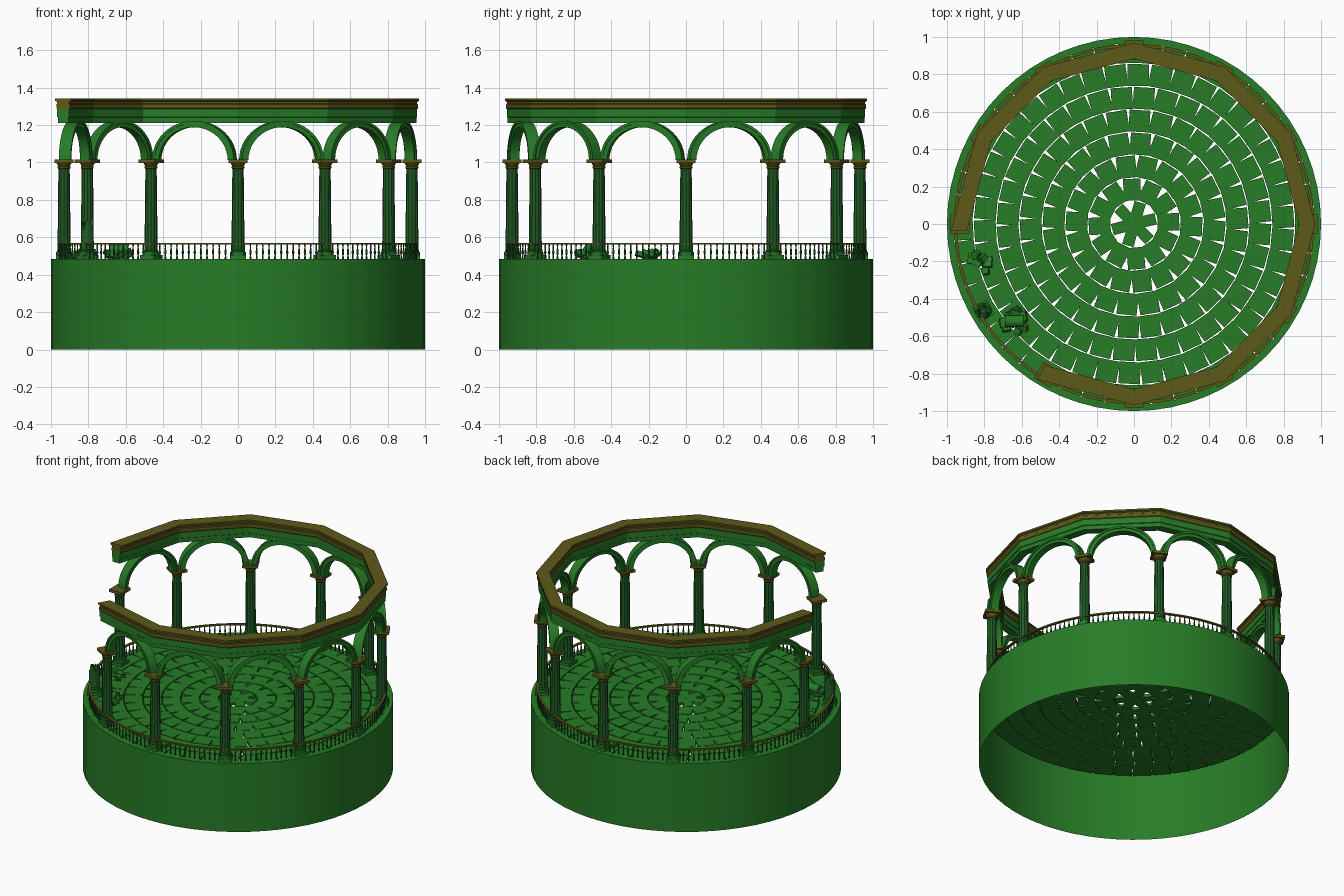
import bpy, bmesh, math, random
from math import sin, cos, pi, radians
from mathutils import Matrix, Vector

if "Cube" in bpy.data.objects:
    bpy.data.objects.remove(bpy.data.objects["Cube"])

random.seed(4)
FLOOR, R = 0.485, 0.93
BAY = radians(30)


def material(name, rgb):
    m = bpy.data.materials.new(name)
    m.diffuse_color = (*rgb, 1)
    m.use_nodes = True
    m.node_tree.nodes["Principled BSDF"].inputs["Base Color"].default_value = m.diffuse_color
    return m


GREEN = material("green_stone", (0.02, 0.2, 0.02))
DARK = material("dark_green_stone", (0.015, 0.11, 0.02))
OLIVE = material("olive_stone", (0.11, 0.1, 0.01))


def finish(bm, name, mat, smooth=True):
    bmesh.ops.recalc_face_normals(bm, faces=bm.faces)
    me = bpy.data.meshes.new(name)
    bm.to_mesh(me)
    bm.free()
    ob = bpy.data.objects.new(name, me)
    bpy.context.collection.objects.link(ob)
    me.materials.append(mat)
    if smooth:
        bpy.ops.object.select_all(action='DESELECT')
        ob.select_set(True)
        bpy.context.view_layer.objects.active = ob
        bpy.ops.object.shade_smooth_by_angle(angle=radians(30))
    return ob


def loft(bm, rings, caps=True, loop=False, closed=True):
    """Skin a series of cross-sections."""
    vs = [[bm.verts.new(p) for p in r] for r in rings]
    n = len(vs[0])
    pairs = list(zip(vs, vs[1:])) + ([(vs[-1], vs[0])] if loop else [])
    for a, b in pairs:
        for i in range(n if closed else n - 1):
            j = (i + 1) % n
            bm.faces.new((a[i], a[j], b[j], b[i]))
    if caps and not loop:
        bm.faces.new(vs[0])
        bm.faces.new(vs[-1])


def lathe(bm, prof, n, m=Matrix(), flute=1.0):
    loft(bm, [[m @ Vector((r * (flute if i % 2 else 1) * cos(2 * pi * i / n),
                           r * (flute if i % 2 else 1) * sin(2 * pi * i / n), z))
               for i in range(n)] for r, z in prof])


def ring(bm, section, n, closed=True):
    """Revolve a section about the centre of the building."""
    loft(bm, [[(r * cos(2 * pi * i / n), r * sin(2 * pi * i / n), z) for r, z in section]
              for i in range(n)], loop=True, closed=closed)


def box(bm, size, m):
    bmesh.ops.create_cube(bm, size=1, matrix=m @ Matrix.Diagonal((*size, 1)))


def polar(a, r, z=0):
    return Matrix.Rotation(a, 4, 'Z') @ Matrix.Translation((r, 0, z))


# round drum wall, open underneath, with a narrow rim on top
bm = bmesh.new()
ring(bm, [(1, 0), (1, FLOOR), (0.967, FLOOR), (0.967, FLOOR - 0.015)], 64, closed=False)
finish(bm, "drum_wall", GREEN)

# floor paving: concentric rings of rectangular slabs
bm = bmesh.new()
step = 0.1225
for k in range(8):
    n = 6 * (k + 1)
    r0 = k * step + 0.003
    length = step - 0.006
    if k == 7:
        length = 0.118
    width = 2 * pi * (r0 + length * 0.5) / n * 0.96
    off = random.uniform(0, 1)
    for i in range(n):
        m = polar(2 * pi * (i + off) / n, r0 + length / 2, FLOOR - 0.011)
        m = m @ Matrix.Rotation(random.uniform(-0.03, 0.03), 4, 'Z')
        m = m @ Matrix.Rotation(random.uniform(-0.02, 0.02), 4, 'X')
        box(bm, (length, width, 0.02), m)
finish(bm, "floor_slabs", GREEN, False)

# columns, one broken off
BROKEN = 7
base, shaft, caps = bmesh.new(), bmesh.new(), bmesh.new()
for i in range(12):
    m = polar(i * BAY, R)
    box(base, (0.088, 0.088, 0.02), m @ Matrix.Translation((0, 0, FLOOR + 0.01)))
    lathe(base, [(0.042, 0.505), (0.044, 0.512), (0.042, 0.52), (0.037, 0.523),
                 (0.039, 0.53), (0.034, 0.535)], 20, m)
    if i == BROKEN:
        continue
    lathe(shaft, [(0.0345, 0.53), (0.033, 0.75), (0.030, 0.975)], 24, m, 0.91)
    lathe(caps, [(0.030, 0.965), (0.034, 0.97), (0.034, 0.978), (0.031, 0.982),
                 (0.042, 0.999)], 20, m)
    box(caps, (0.1, 0.1, 0.018), m @ Matrix.Translation((0, 0, 1.007)))
finish(base, "column_bases", GREEN)
finish(shaft, "column_shafts", DARK, False)
finish(caps, "column_capitals", OLIVE)

# jagged stump of the broken column
bm = bmesh.new()
m = polar(BROKEN * BAY, R)
loft(bm, [[m @ Vector((r * cos(2 * pi * i / 16), r * sin(2 * pi * i / 16),
                       z + (random.uniform(-0.03, 0.03) if j else 0)))
           for i in range(16)] for j, (r, z) in enumerate([(0.0345, 0.53), (0.033, 0.665), (0.015, 0.66)])])
finish(bm, "broken_column_stump", DARK, False)

# arches over every bay except the two beside the stump
bm = bmesh.new()
section = [(0.19, -0.026), (0.19, 0.026), (0.212, 0.026), (0.212, 0.033),
           (0.226, 0.033), (0.226, -0.033), (0.212, -0.033), (0.212, -0.026)]
for i in range(12):
    if i in (BROKEN - 1, BROKEN):
        continue
    m = polar((i + 0.5) * BAY, R * cos(BAY / 2))
    loft(bm, [[m @ Vector((d, r * cos(pi * t / 24), 1.012 + r * 0.93 * sin(pi * t / 24)))
               for r, d in section] for t in range(25)])
finish(bm, "arches", GREEN)


# twelve-sided entablature, left open at the broken column
def beam(name, half, mat):
    prof = [(w, z) for w, z in half] + [(-w, z) for w, z in reversed(half)]
    ids = [BROKEN + 1 + j for j in range(11)]
    rings = []
    for j, i in enumerate(ids):
        a = i * BAY
        out = Vector((cos(a), sin(a), 0))
        shift = Vector()
        if j in (0, 10):  # end pieces run a little past the column
            s = -1 if j == 0 else 1
            b = a - s * BAY
            d = (out - Vector((cos(b), sin(b), 0))).normalized()
            shift = d * 0.035
        rings.append([out * (R - 0.004 + w) + shift + Vector((0, 0, z)) for w, z in prof])
    bm = bmesh.new()
    loft(bm, rings)
    finish(bm, name, mat, False)


beam("architrave", [(0.028, 1.212), (0.028, 1.24), (0.032, 1.243), (0.032, 1.285)], GREEN)
beam("cornice", [(0.032, 1.285), (0.036, 1.29), (0.036, 1.31), (0.031, 1.314),
                 (0.033, 1.325), (0.043, 1.33), (0.043, 1.342)], OLIVE)

# railing: balusters and a thin curved handrail
bm = bmesh.new()
for i in range(180):
    if i % 15 == 0:
        continue
    lathe(bm, [(0.005, FLOOR), (0.005, 0.495), (0.003, 0.5), (0.0065, 0.518),
               (0.003, 0.545), (0.005, 0.563)], 6, polar(2 * pi * i / 180, 0.955))
finish(bm, "balusters", DARK)
bm = bmesh.new()
ring(bm, [(0.947, 0.561), (0.963, 0.561), (0.963, 0.57), (0.947, 0.57)], 96)
finish(bm, "handrail", OLIVE)


# rubble: tumbled blocks and column drums beside the stump
def tumble(x, y, z):
    m = Matrix.Translation((x, y, z))
    for ax in 'ZXY':
        m = m @ Matrix.Rotation(random.uniform(-0.5, 0.5) * (3 if ax == 'Z' else 1), 4, ax)
    return m


bm = bmesh.new()
for cx, cy, count, top in ((-0.83, -0.22, 7, 0.515), (-0.645, -0.525, 12, 0.53)):
    for i in range(count):
        m = tumble(cx + random.uniform(-0.055, 0.055), cy + random.uniform(-0.05, 0.05),
                   random.uniform(0.5, top))
        box(bm, [random.uniform(0.025, 0.075), random.uniform(0.03, 0.06),
                 random.uniform(0.02, 0.035)], m)
lathe(bm, [(0.032, -0.05), (0.032, 0.05)], 16,
      Matrix.Translation((-0.64, -0.52, 0.53)) @ Matrix.Rotation(pi / 2, 4, 'Y'))
finish(bm, "rubble", GREEN, False)
